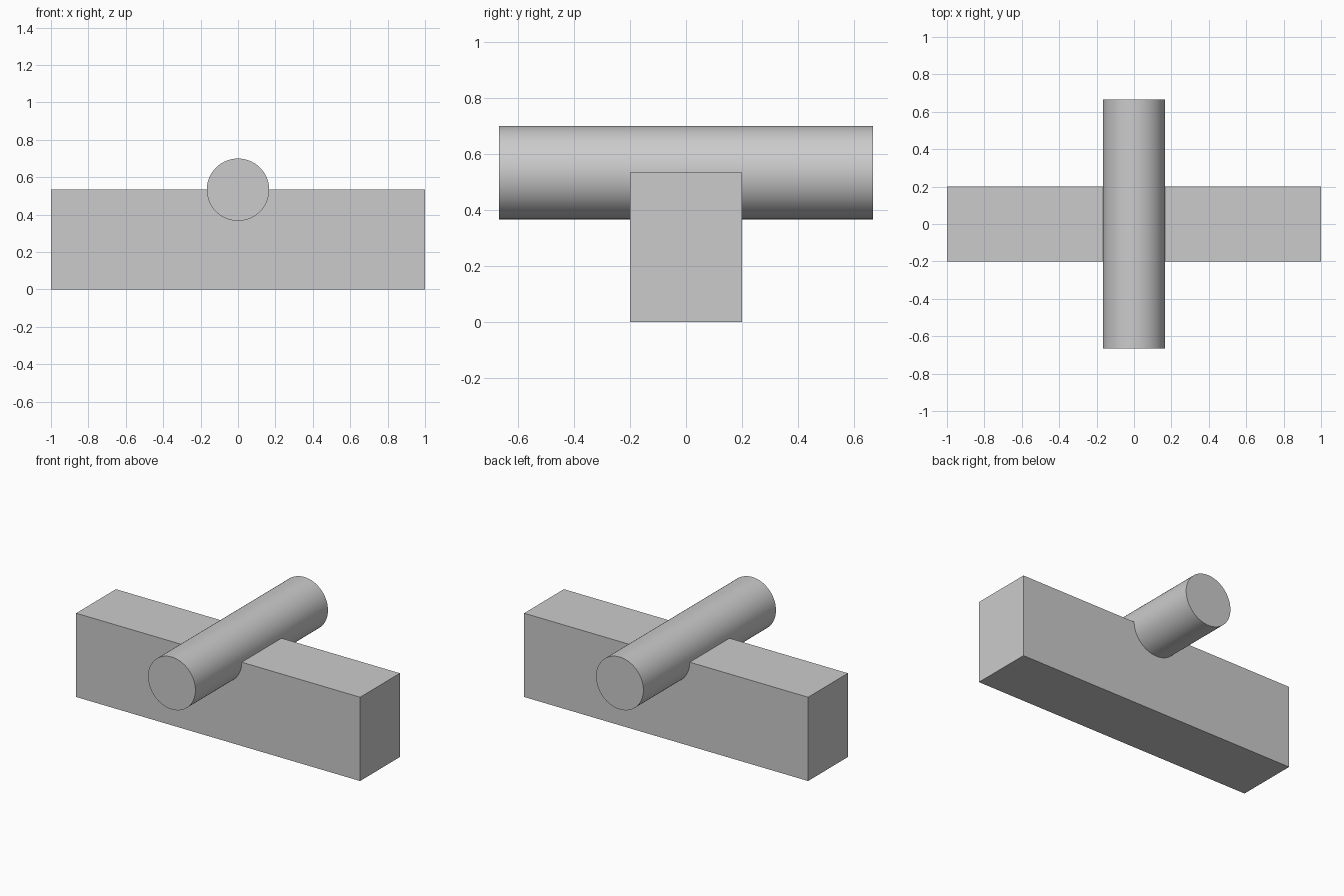
import bpy
from math import pi, radians

if "Cube" in bpy.data.objects:
    bpy.data.objects.remove(bpy.data.objects["Cube"])

U = 1 / 15  # design unit: block is 30 x 6 x 8, rod is 5 wide and 20 long

# Rectangular block standing on the ground
bpy.ops.mesh.primitive_cube_add(size=1, location=(0, 0, 4 * U))
block = bpy.context.object
block.name = "block_with_cross_rod"
block.scale = (30 * U, 6 * U, 8 * U)
bpy.ops.object.transform_apply(location=True, rotation=True, scale=True)

# Round rod lying across the block, its axis level with the block's top
bpy.ops.mesh.primitive_cylinder_add(vertices=96, radius=2.5 * U, depth=20 * U,
                                    location=(0, 0, 8 * U), rotation=(pi / 2, 0, 0))
rod = bpy.context.object
rod.name = "cross_rod"
bpy.ops.object.transform_apply(location=True, rotation=True, scale=True)

# Fuse both into one solid
union = block.modifiers.new("union", 'BOOLEAN')
union.operation = 'UNION'
union.solver = 'EXACT'
union.object = rod
bpy.ops.object.select_all(action='DESELECT')
block.select_set(True)
bpy.context.view_layer.objects.active = block
bpy.ops.object.modifier_apply(modifier=union.name)
bpy.data.objects.remove(rod)

# Smooth rod, crisp block edges
bpy.ops.object.shade_smooth_by_angle(angle=radians(30))
